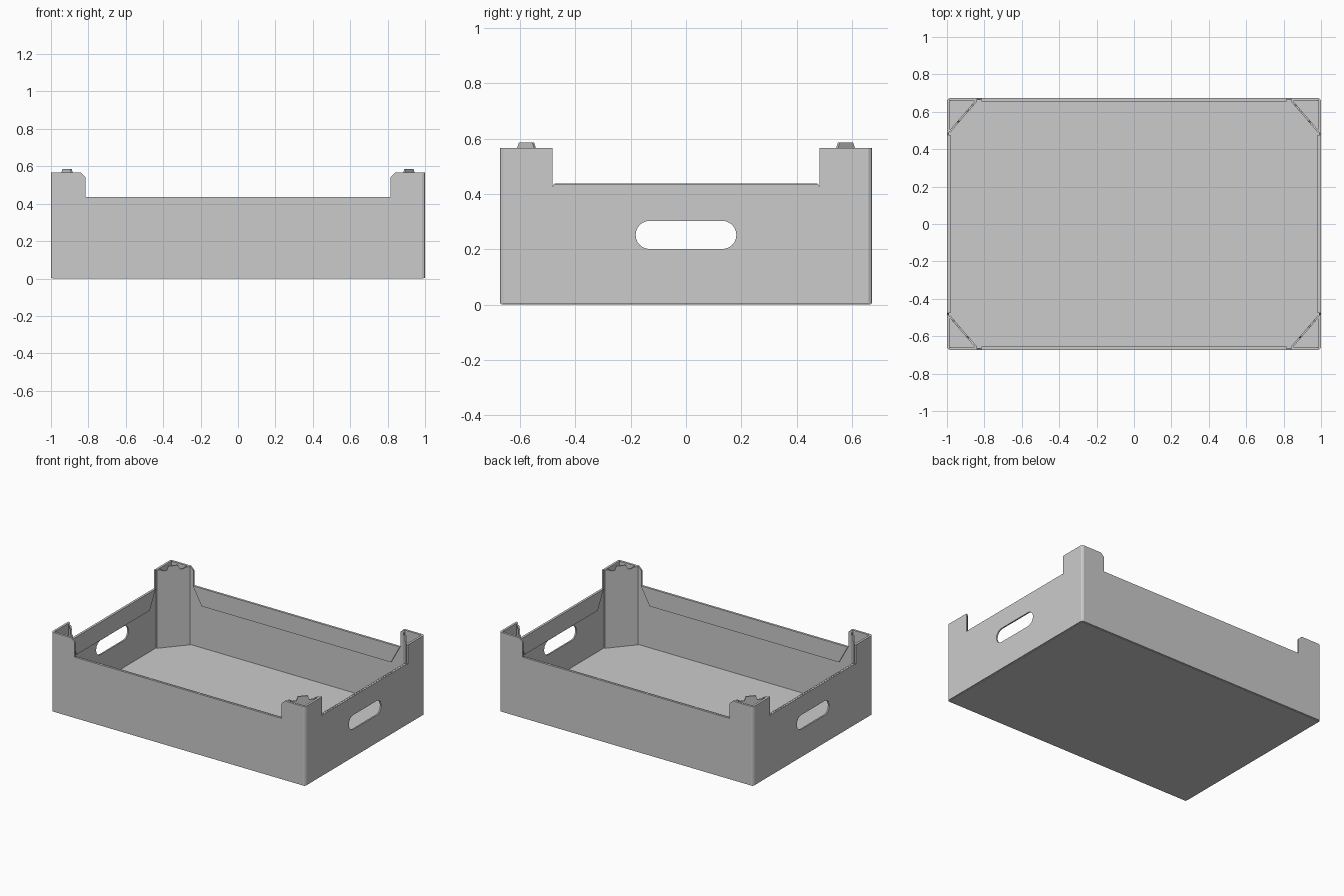
import bpy, bmesh
from math import pi, cos, sin
from mathutils import Matrix, Vector

if "Cube" in bpy.data.objects:
    bpy.data.objects.remove(bpy.data.objects["Cube"])

W, D, H, RIM = 1.0, 0.673, 0.567, 0.436   # half width, half depth, post and wall heights
T = 0.01                                  # board thickness
UP = Vector((0, 0, 1))


def sheet(name, outlines, origin, u, v=UP, thick=T, mirror=(False, False)):
    """Flat board cut to the outlines (later ones are holes), placed and mirrored."""
    cu = bpy.data.curves.new(name, 'CURVE')
    cu.dimensions = '2D'
    cu.fill_mode = 'BOTH'
    cu.extrude = thick / 2
    for pts in outlines:
        sp = cu.splines.new('POLY')
        sp.points.add(len(pts) - 1)
        for p, (a, b) in zip(sp.points, pts):
            p.co = (a, b, 0, 1)
        sp.use_cyclic_u = True
    tmp = bpy.data.objects.new(name + "_outline", cu)
    bpy.context.collection.objects.link(tmp)
    me = bpy.data.meshes.new_from_object(tmp.evaluated_get(bpy.context.evaluated_depsgraph_get()))
    bpy.data.objects.remove(tmp)
    u = Vector(u).normalized()
    v = Vector(v)
    m = Matrix((u, v, u.cross(v))).transposed().to_4x4()
    m.translation = origin
    me.transform(m)
    bm = bmesh.new()
    bm.from_mesh(me)
    bmesh.ops.remove_doubles(bm, verts=bm.verts, dist=1e-5)
    bmesh.ops.recalc_face_normals(bm, faces=bm.faces)
    for f in bm.faces:
        f.smooth = False
    bm.to_mesh(me)
    bm.free()
    me.name = name
    ob = bpy.data.objects.new(name, me)
    bpy.context.collection.objects.link(ob)
    if any(mirror):
        mod = ob.modifiers.new("Mirror", 'MIRROR')
        mod.use_axis = (mirror[0], mirror[1], False)
        mod.use_mirror_merge = False
    return ob


def both(half):
    """Complete a right-hand half profile (bottom to top) with its left mirror image."""
    return half + [(-a, b) for a, b in reversed(half)]


def rect(a0, a1, b0, b1):
    return [(a0, b0), (a1, b0), (a1, b1), (a0, b1)]


X, Y = (1, 0, 0), (0, 1, 0)

# floor
sheet("floor", [rect(-0.993, 0.993, -0.667, 0.667)], (0, 0, T / 2), X, Y)

# long walls with raised, chamfered corners
long_profile = both([(0.984, 0.004), (0.984, H), (0.84, H), (0.815, 0.542), (0.815, RIM)])
sheet("long_wall", [long_profile], (0, -D + T / 2, 0), X, mirror=(False, True))

# end walls with a rounded hand hole and small relief cuts
r, hc, hz = 0.051, 0.131, 0.252
hole = [(s * hc + r * cos(a), hz + r * sin(a))
        for s, start in ((1, -pi / 2), (-1, pi / 2))
        for a in [start + pi * i / 12 for i in range(13)]]
end_profile = both([(0.66, 0.004), (0.66, H), (0.483, H), (0.483, 0.424), (0.477, RIM)])
sheet("end_wall", [end_profile, hole], (W - T / 2, 0, 0), Y, mirror=(True, False))

# rim flaps folded down inside the walls
F = 0.008
sheet("long_rim_flap", [both([(0.745, 0.31), (0.815, RIM + 0.001)])],
      (0, -D + T + F / 2, 0), X, thick=F, mirror=(False, True))
sheet("end_rim_flap", [both([(0.41, 0.31), (0.476, RIM + 0.001)])],
      (W - T - F / 2, 0, 0), Y, thick=F, mirror=(True, False))

# folded outer corner edges
corner = [(0.984, -D), (0.994, -0.669), (W, -0.66), (W - T, -0.66), (0.984, -D + T)]
sheet("corner_fold", [corner], (0, 0, (H + 0.004) / 2), X, Y,
      thick=H - 0.004, mirror=(True, True))

# diagonal corner posts with stacking tabs
a, b = Vector((0.986, -0.493, 0)), Vector((0.842, -0.66, 0))
L = (b - a).length / 2
post = both([(L, T), (L, H), (L - 0.025, H), (L - 0.04, H - 0.01),
             (0.044, H - 0.01), (0.032, 0.586)])
sheet("corner_post", [post], (a + b) / 2, b - a, mirror=(True, True))

# glue flaps of the posts against the walls
sheet("post_long_flap", [rect(0.842, 0.985, T, H)],
      (0, -D + T + 0.003, 0), X, thick=0.006, mirror=(True, True))
sheet("post_end_flap", [rect(-0.66, -0.493, T, H)],
      (W - T - 0.003, 0, 0), Y, thick=0.006, mirror=(True, True))
